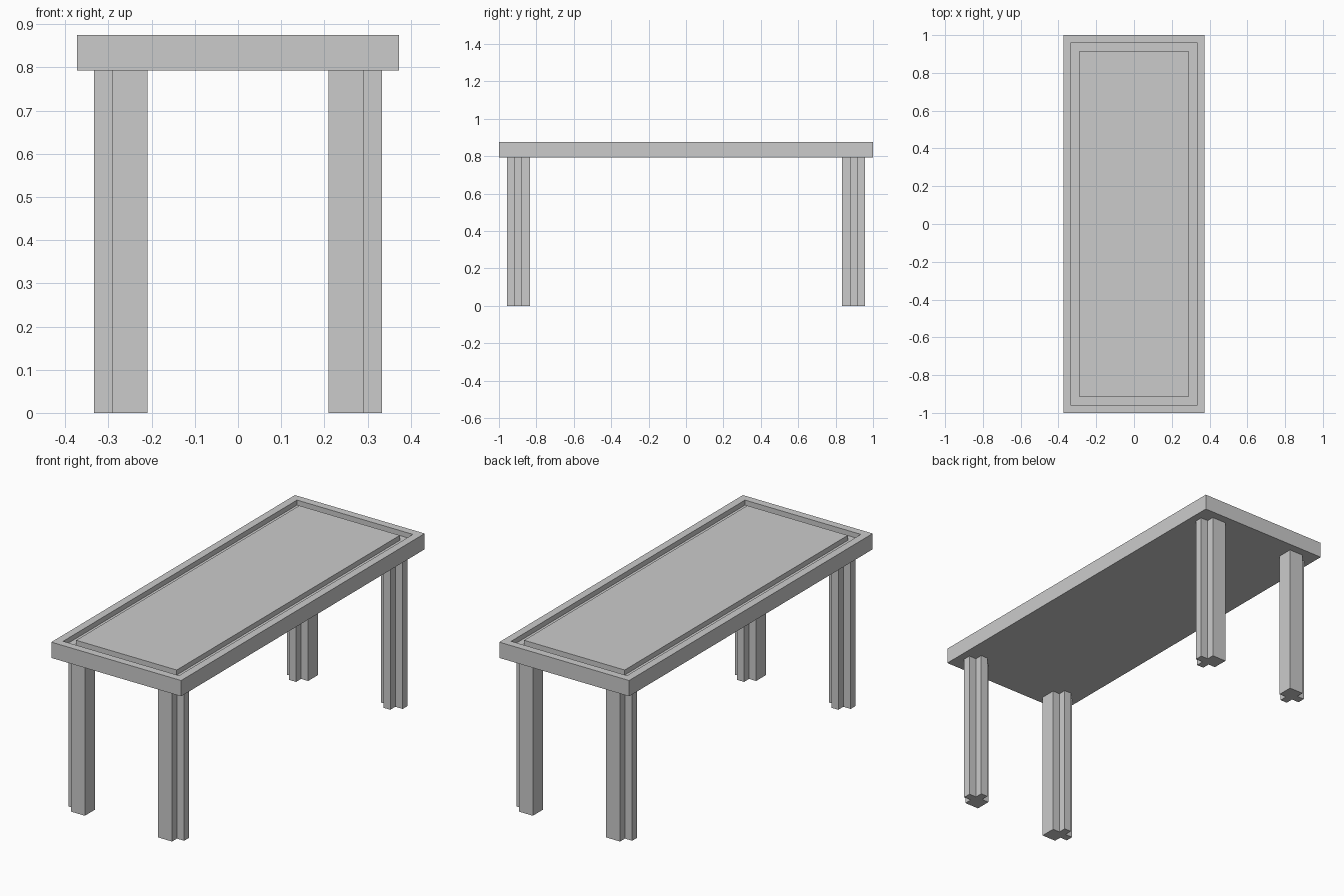
import bpy, bmesh

if "Cube" in bpy.data.objects:
    bpy.data.objects.remove(bpy.data.objects["Cube"])


def make_object(name, bm):
    bmesh.ops.recalc_face_normals(bm, faces=bm.faces)
    mesh = bpy.data.meshes.new(name)
    bm.to_mesh(mesh)
    bm.free()
    obj = bpy.data.objects.new(name, mesh)
    bpy.context.collection.objects.link(obj)
    return obj


# Table top: nested rectangular rings form the rim, groove and raised panel
HALF_X, HALF_Y = 0.373, 1.0
BOTTOM, TOP, GROOVE = 0.793, 0.875, 0.849
steps = [(0, BOTTOM), (0, TOP), (0.04, TOP), (0.04, GROOVE),
         (0.084, GROOVE), (0.084, TOP)]  # (inset, height)
bm = bmesh.new()
rings = []
for inset, z in steps:
    x, y = HALF_X - inset, HALF_Y - inset
    rings.append([bm.verts.new((sx * x, sy * y, z))
                  for sx, sy in ((-1, -1), (1, -1), (1, 1), (-1, 1))])
for lower, upper in zip(rings, rings[1:]):
    for i in range(4):
        j = (i + 1) % 4
        bm.faces.new((lower[i], lower[j], upper[j], upper[i]))
bm.faces.new(rings[0])
bm.faces.new(rings[-1])
make_object("table_top", bm)

# Legs: square posts in thirds, notched at every corner but the inner end one
X = (0.21, 0.251, 0.291, 0.333)
Y = (0.835, 0.876, 0.917, 0.957)
PROFILE = [(0, 1), (1, 1), (1, 0), (2, 0), (2, 1), (3, 1),
           (3, 2), (2, 2), (2, 3), (0, 3)]


def leg(name, sx, sy):
    bm = bmesh.new()
    base = bm.faces.new([bm.verts.new((sx * X[i], sy * Y[j], 0))
                         for i, j in PROFILE])
    result = bmesh.ops.extrude_face_region(bm, geom=[base], use_keep_orig=True)
    top = [v for v in result["geom"] if isinstance(v, bmesh.types.BMVert)]
    bmesh.ops.translate(bm, verts=top, vec=(0, 0, BOTTOM))
    make_object(name, bm)


for end, sy in (("front", -1), ("back", 1)):
    for side, sx in (("left", -1), ("right", 1)):
        leg(f"{end}_{side}_leg", sx, sy)
